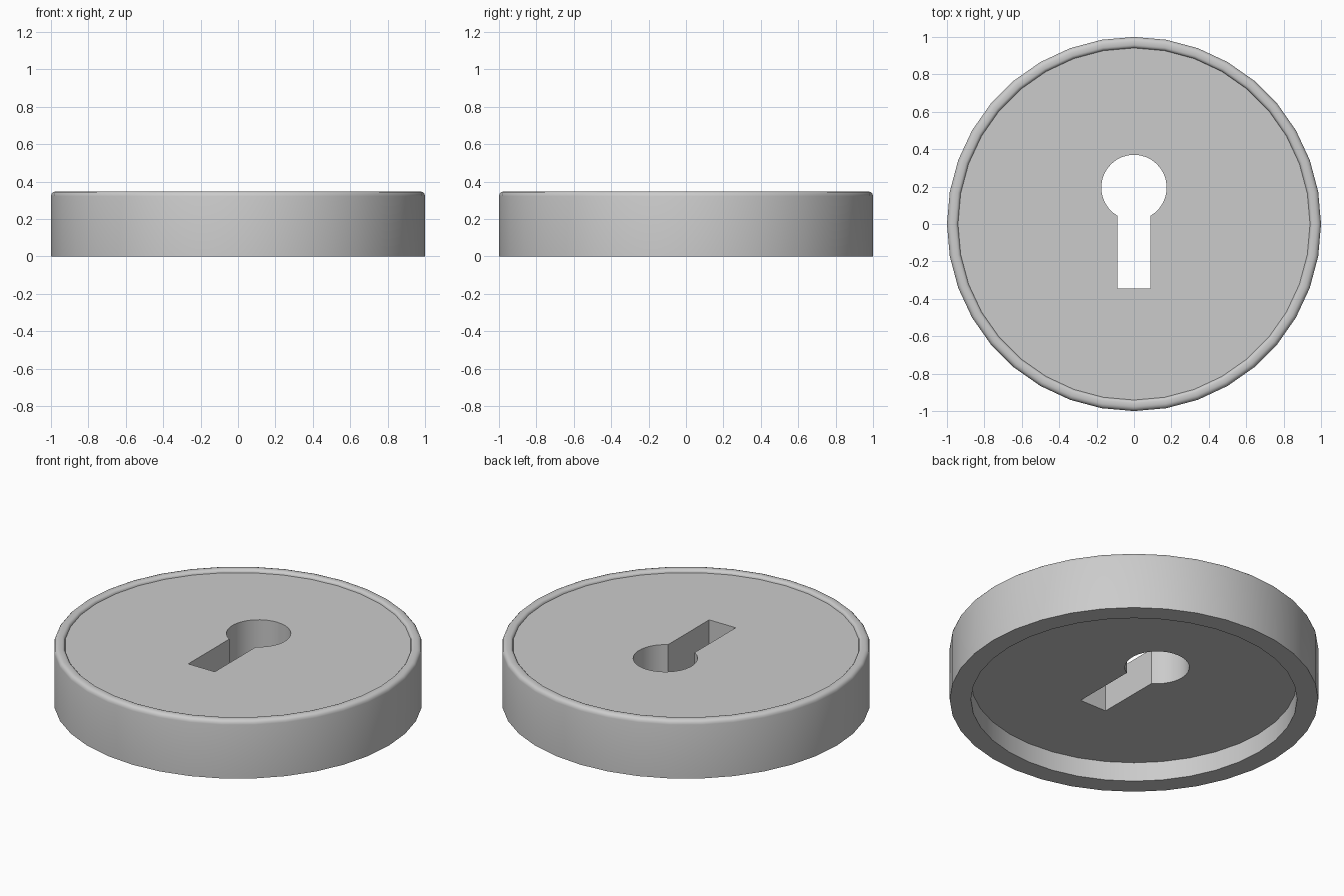
import bpy, bmesh, math

if "Cube" in bpy.data.objects:
    bpy.data.objects.remove(bpy.data.objects["Cube"])

SIDES = 36


def new_object(name, bm):
    bmesh.ops.recalc_face_normals(bm, faces=bm.faces)
    mesh = bpy.data.meshes.new(name)
    bm.to_mesh(mesh)
    bm.free()
    obj = bpy.data.objects.new(name, mesh)
    bpy.context.collection.objects.link(obj)
    return obj


def lathe(name, profile):
    """Stack of rings around z, closed by a flat face at both ends."""
    bm = bmesh.new()
    rings = []
    for r, z in profile:
        angles = [2 * math.pi * i / SIDES for i in range(SIDES)]
        rings.append([bm.verts.new((r * math.cos(a), r * math.sin(a), z)) for a in angles])
    for a, b in zip(rings, rings[1:]):
        for i in range(SIDES):
            j = (i + 1) % SIDES
            bm.faces.new((a[i], a[j], b[j], b[i]))
    bm.faces.new(rings[0])
    bm.faces.new(rings[-1])
    return new_object(name, bm)


def prism(name, outline, z0, z1):
    bm = bmesh.new()
    low = [bm.verts.new((x, y, z0)) for x, y in outline]
    high = [bm.verts.new((x, y, z1)) for x, y in outline]
    bm.faces.new(low)
    bm.faces.new(high)
    for i in range(len(outline)):
        j = (i + 1) % len(outline)
        bm.faces.new((low[i], low[j], high[j], high[i]))
    return new_object(name, bm)


# Round cover: hollow underside, outer wall, rounded lip, slightly sunken face
cover = lathe("keyhole_cover", [
    (0.885, 0.115), (0.885, 0.0), (1.0, 0.0), (1.0, 0.322),
    (0.997, 0.334), (0.989, 0.343), (0.977, 0.347), (0.957, 0.347),
    (0.949, 0.344), (0.943, 0.338), (0.941, 0.33),
])

# Keyhole cutter: round head with a straight slot below it
R, CY, HALF, END = 0.175, 0.195, 0.088, -0.345
start = -math.acos(HALF / R)
sweep = math.pi - 2 * start
outline = [(-HALF, END), (HALF, END)]
for i in range(29):
    a = start + sweep * i / 28
    outline.append((R * math.cos(a), CY + R * math.sin(a)))
cutter = prism("keyhole_cutter", outline, -0.2, 0.6)
cutter.hide_render = True

# Cut the keyhole through the cover
bpy.context.view_layer.objects.active = cover
cover.select_set(True)
cut = cover.modifiers.new("keyhole", 'BOOLEAN')
cut.operation = 'DIFFERENCE'
cut.solver = 'EXACT'
cut.object = cutter
bpy.ops.object.modifier_apply(modifier=cut.name)
bpy.data.objects.remove(cutter)
bpy.ops.object.shade_smooth_by_angle(angle=math.radians(35))
